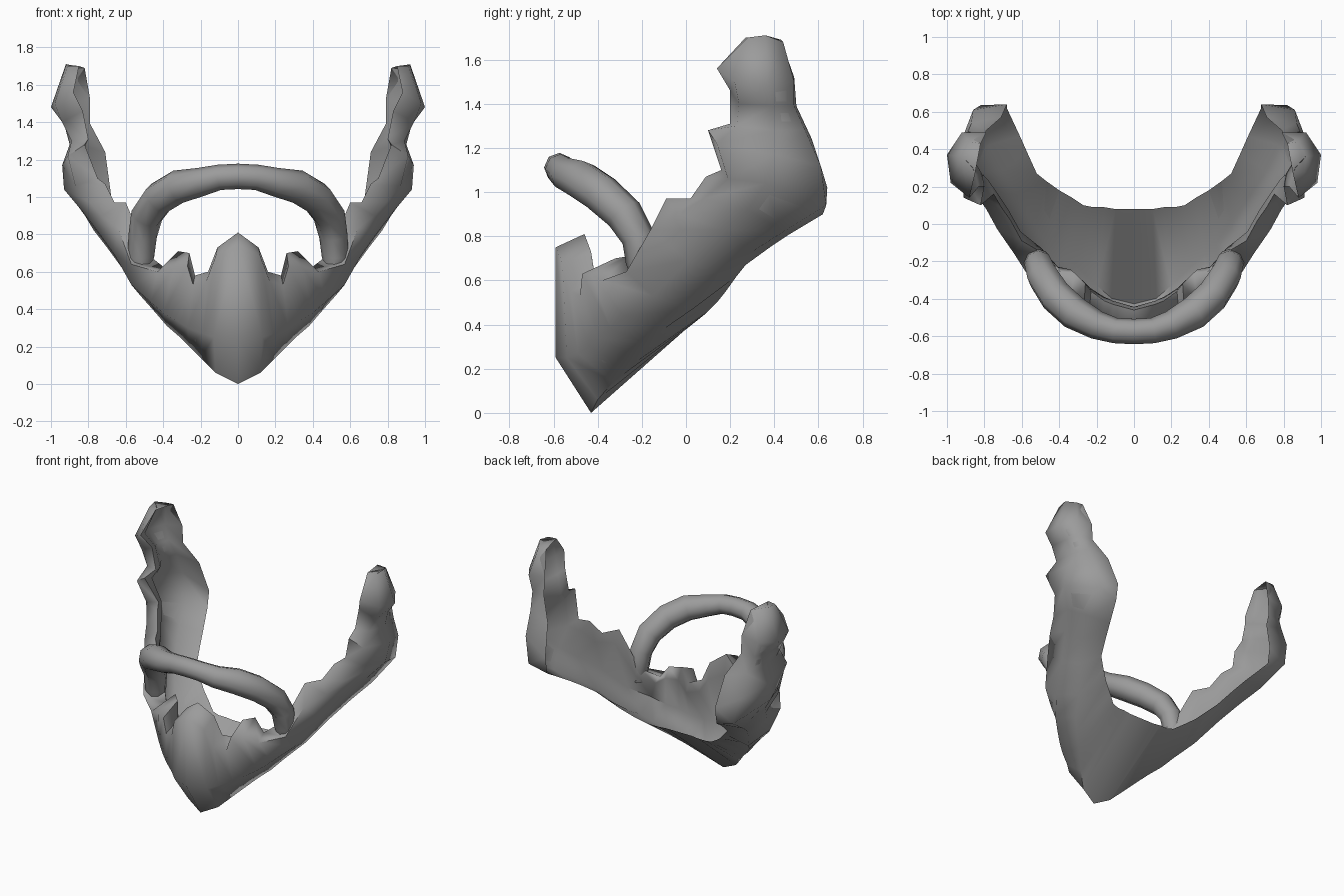
import bpy
import bmesh
import math
from mathutils import Vector

cube = bpy.data.objects.get("Cube")
if cube:
    bpy.data.objects.remove(cube)

# Single flat colour
grey = bpy.data.materials.new("hair_grey")
grey.use_nodes = True
colour = (0.33, 0.33, 0.33, 1)
grey.diffuse_color = colour
grey.node_tree.nodes["Principled BSDF"].inputs["Base Color"].default_value = colour


def rail(*points):
    return [Vector(p) for p in points]


def finish(obj, angle):
    """Give an object the hair colour and soft shading with sharp edges kept."""
    obj.data.materials.clear()
    obj.data.materials.append(grey)
    bpy.ops.object.select_all(action="DESELECT")
    obj.select_set(True)
    bpy.context.view_layer.objects.active = obj
    bpy.ops.object.shade_smooth_by_angle(angle=math.radians(angle))


# Rails of the left half, each running from the chin to the top of the sideburn
# Tufted upper edge along the lip, cheek and front of the sideburn
tuft_edge = rail(
    (0, -.46, .81), (.11, -.43, .73), (.16, -.41, .6), (.23, -.36, .58),
    (.26, -.32, .7), (.32, -.26, .71), (.39, -.26, .62), (.48, -.16, .69),
    (.6, -.09, .97), (.66, .02, .97), (.71, .09, 1.07), (.75, .16, 1.1),
    (.82, .1, 1.28), (.8, .2, 1.31), (.83, .2, 1.46), (.88, .14, 1.56),
    (.85, .27, 1.7))

# Upper outside of the beard
outer_upper = rail(
    (0, -.59, .75), (.12, -.56, .68), (.17, -.52, .55), (.24, -.48, .53),
    (.27, -.47, .63), (.34, -.43, .63), (.43, -.38, .6), (.57, -.27, .64),
    (.64, -.16, .83), (.73, -.03, .9), (.79, .08, .97), (.87, .19, 1.06),
    (.91, .14, 1.22), (.89, .23, 1.3), (.94, .24, 1.4), (.98, .22, 1.5),
    (.91, .28, 1.7))

# Lower outside of the beard
outer_lower = rail(
    (0, -.59, .25), (.13, -.54, .25), (.19, -.49, .27), (.27, -.44, .3),
    (.33, -.4, .34), (.4, -.34, .38), (.47, -.28, .44), (.57, -.15, .53),
    (.66, .01, .69), (.76, .17, .83), (.83, .28, .92), (.93, .36, 1.04),
    (.94, .4, 1.17), (.9, .4, 1.28), (.93, .39, 1.39), (1, .37, 1.48),
    (.92, .36, 1.71))

# Jaw line, rising from the chin point to the back of the sideburn
jaw_line = rail(
    (0, -.43, 0), (.12, -.4, .06), (.2, -.33, .14), (.26, -.27, .2),
    (.31, -.22, .25), (.38, -.16, .31), (.44, -.1, .38), (.52, .03, .47),
    (.62, .17, .62), (.7, .3, .73), (.77, .44, .82), (.82, .635, .94),
    (.86, .61, 1.12), (.87, .54, 1.28), (.89, .49, 1.39), (.92, .49, 1.5),
    (.88, .44, 1.68))

# Free edge behind the throat and the sideburn
throat_edge = rail(
    (0, .08, .45), (.1, .08, .45), (.16, .09, .45), (.22, .09, .45),
    (.27, .1, .46), (.33, .14, .5), (.4, .18, .55), (.47, .23, .62),
    (.52, .27, .67), (.57, .38, .75), (.61, .47, .81), (.68, .62, .9),
    (.68, .64, 1.02), (.71, .57, 1.24), (.79, .5, 1.39), (.79, .49, 1.52),
    (.82, .43, 1.69))

# Thin lining: each rail drawn a little towards the middle of its section
outside = [tuft_edge, outer_upper, outer_lower, jaw_line, throat_edge]
middles = [sum(section, Vector()) / len(section) for section in zip(*outside)]


def lining(source, amount):
    return [p.lerp(m, amount) for p, m in zip(source, middles)]


# Rolled back of the tufts, between the tuft edge and the lining
tuft_back = [top.lerp(back, .1).lerp(low, .2) for top, back, low
             in zip(tuft_edge, throat_edge, outer_lower)]

# Beard: loft closed sections through the rails, cap the sideburn, mirror it
rails = outside + [lining(jaw_line, .1), lining(outer_lower, .1), tuft_back]
bm = bmesh.new()
sections = [[bm.verts.new(p) for p in section] for section in zip(*rails)]
for first, second in zip(sections, sections[1:]):
    for k in range(len(rails)):
        n = (k + 1) % len(rails)
        bm.faces.new((first[k], first[n], second[n], second[k]))
# The cap closes the top of the sideburn over its hollow
bm.faces.new(sections[-1][:len(outside)])
bmesh.ops.recalc_face_normals(bm, faces=bm.faces)
mesh = bpy.data.meshes.new("beard")
bm.to_mesh(mesh)
bm.free()
beard = bpy.data.objects.new("beard", mesh)
bpy.context.collection.objects.link(beard)
mirror = beard.modifiers.new("mirror", "MIRROR")
mirror.use_clip = True
mirror.merge_threshold = 0.001
finish(beard, 75)

# Moustache: a tapered tube arching over the mouth into both cheeks
half = rail((0, -.575, 1.11), (.1, -.57, 1.105), (.2, -.54, 1.08),
            (.32, -.475, 1.055), (.42, -.385, .995), (.488, -.28, .9),
            (.51, -.215, .79), (.52, -.2, .68), (.51, -.19, .58))
radii = (.068, .068, .077, .09, .09, .086, .076, .072, .04)
left = list(zip(half, radii))
right = [(Vector((-p.x, p.y, p.z)), r) for p, r in reversed(left[1:])]
curve = bpy.data.curves.new("moustache", "CURVE")
curve.dimensions = "3D"
curve.bevel_depth = 1
curve.bevel_resolution = 2
curve.use_fill_caps = True
spline = curve.splines.new("POLY")
spline.points.add(len(left + right) - 1)
for point, (position, radius) in zip(spline.points, right + left):
    point.co = (*position, 1)
    point.radius = radius
moustache = bpy.data.objects.new("moustache", curve)
bpy.context.collection.objects.link(moustache)
bpy.ops.object.select_all(action="DESELECT")
moustache.select_set(True)
bpy.context.view_layer.objects.active = moustache
bpy.ops.object.convert(target="MESH")
finish(bpy.context.view_layer.objects.active, 60)
